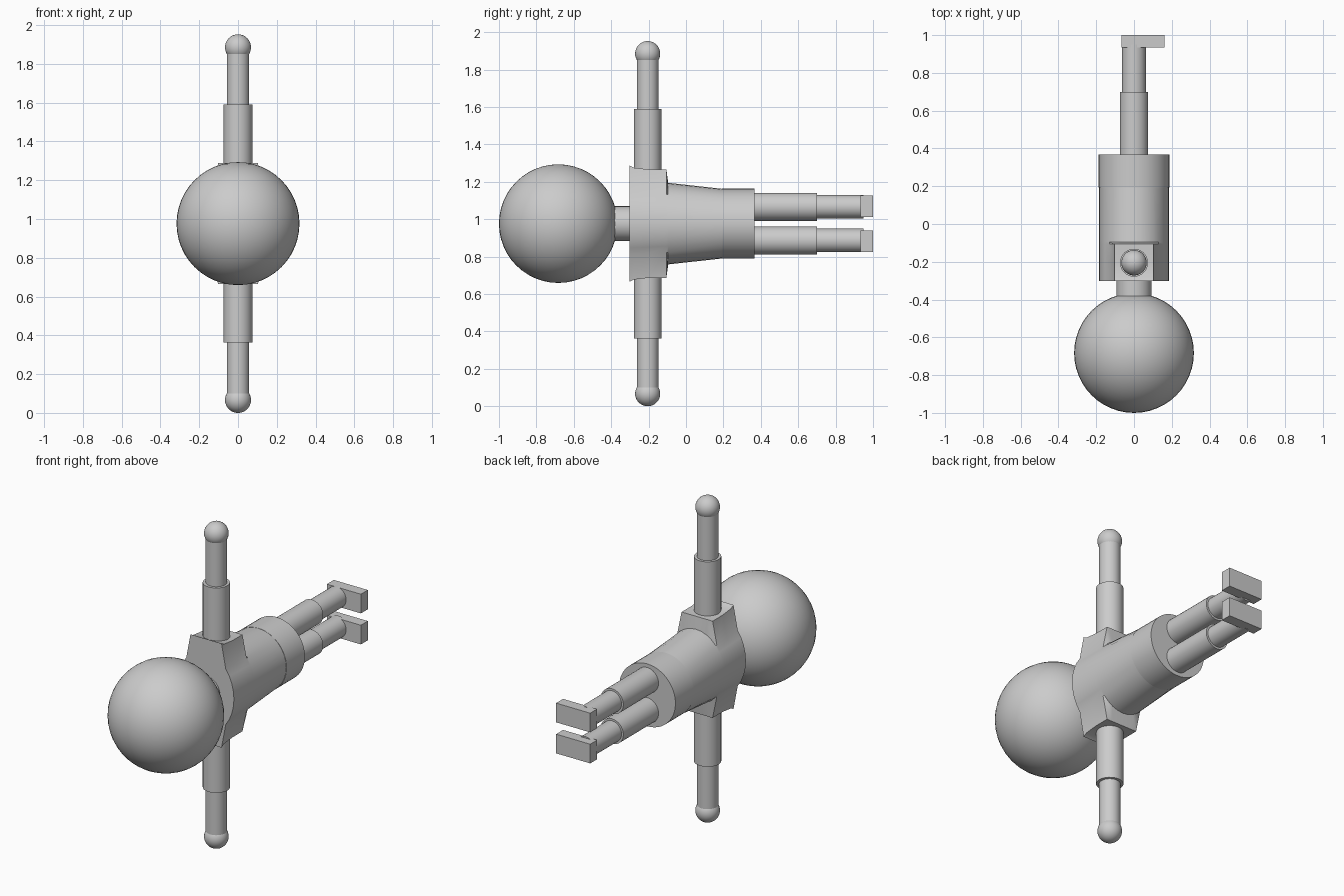
import bpy, bmesh, math
from mathutils import Vector

if "Cube" in bpy.data.objects:
    bpy.data.objects.remove(bpy.data.objects["Cube"])

CZ = 0.976      # height of the body's long axis
ARM_Y = -0.205  # position of the arm axis


def smooth(ob, name, angle=40):
    ob.name = name
    bpy.ops.object.select_all(action='DESELECT')
    ob.select_set(True)
    bpy.context.view_layer.objects.active = ob
    bpy.ops.object.shade_smooth_by_angle(angle=math.radians(angle))
    return ob


def rod(name, a, b, r, sides=32):
    a, b = Vector(a), Vector(b)
    bpy.ops.mesh.primitive_cylinder_add(vertices=sides, radius=r, depth=(b - a).length,
                                        location=(a + b) / 2)
    ob = bpy.context.object
    ob.rotation_euler = (b - a).to_track_quat('Z', 'Y').to_euler()
    return smooth(ob, name)


def ball(name, loc, r):
    bpy.ops.mesh.primitive_uv_sphere_add(segments=48, ring_count=24, radius=r, location=loc)
    return smooth(bpy.context.object, name)


def ring(y, rx, rz, shoulder=None):
    """Oval section; its top and bottom are pushed out where shoulders sit."""
    pts = []
    n = 32
    for i in range(n):
        t = 2 * math.pi * i / n
        x, z = rx * math.cos(t), rz * math.sin(t)
        if shoulder and abs(x) < 0.11:
            z = math.copysign(shoulder, z)
        pts.append((x, y, CZ + z))
    return pts


def loft(name, rings):
    bm = bmesh.new()
    loops = [[bm.verts.new(p) for p in r] for r in rings]
    n = len(loops[0])
    for a, b in zip(loops, loops[1:]):
        for i in range(n):
            j = (i + 1) % n
            bm.faces.new((a[i], a[j], b[j], b[i]))
    bm.faces.new(loops[0])
    bm.faces.new(loops[-1])
    bmesh.ops.recalc_face_normals(bm, faces=bm.faces)
    me = bpy.data.meshes.new(name)
    bm.to_mesh(me)
    bm.free()
    ob = bpy.data.objects.new(name, me)
    bpy.context.collection.objects.link(ob)
    return smooth(ob, name)


# Head and neck
ball("head", (0, -0.683, CZ), 0.317)
rod("neck", (0, -0.42, CZ), (0, -0.29, CZ), 0.093)

# Torso with shoulder blocks, tapering to the waist
loft("torso", [ring(-0.303, 0.185, 0.235, 0.312),
               ring(-0.28, 0.185, 0.233, 0.299),
               ring(-0.20, 0.185, 0.226, 0.290),
               ring(-0.105, 0.185, 0.220, 0.290),
               ring(-0.095, 0.185, 0.218),
               ring(0.195, 0.185, 0.186)])

# Pelvis
rod("pelvis", (0, 0.193, CZ), (0, 0.367, CZ), 0.187, 48)

for side, s in (("upper", 1), ("lower", -1)):
    # Arm, forearm and hand
    def arm(h):
        return (0, ARM_Y, CZ + s * h)
    rod(side + "_side_arm", arm(0.25), arm(0.614), 0.074)
    rod(side + "_side_forearm", arm(0.60), arm(0.88), 0.058)
    ball(side + "_side_hand", arm(0.909), 0.067)

    # Thigh, shin and foot
    z = CZ + s * 0.09
    rod(side + "_side_thigh", (0, 0.35, z), (0, 0.70, z), 0.075)
    rod(side + "_side_shin", (0, 0.69, z), (0, 0.95, z), 0.063)
    bpy.ops.mesh.primitive_cube_add(size=1, location=(0.048, 0.967, CZ + s * 0.093))
    foot = bpy.context.object
    foot.scale = (0.226, 0.066, 0.115)
    foot.name = side + "_side_foot"
